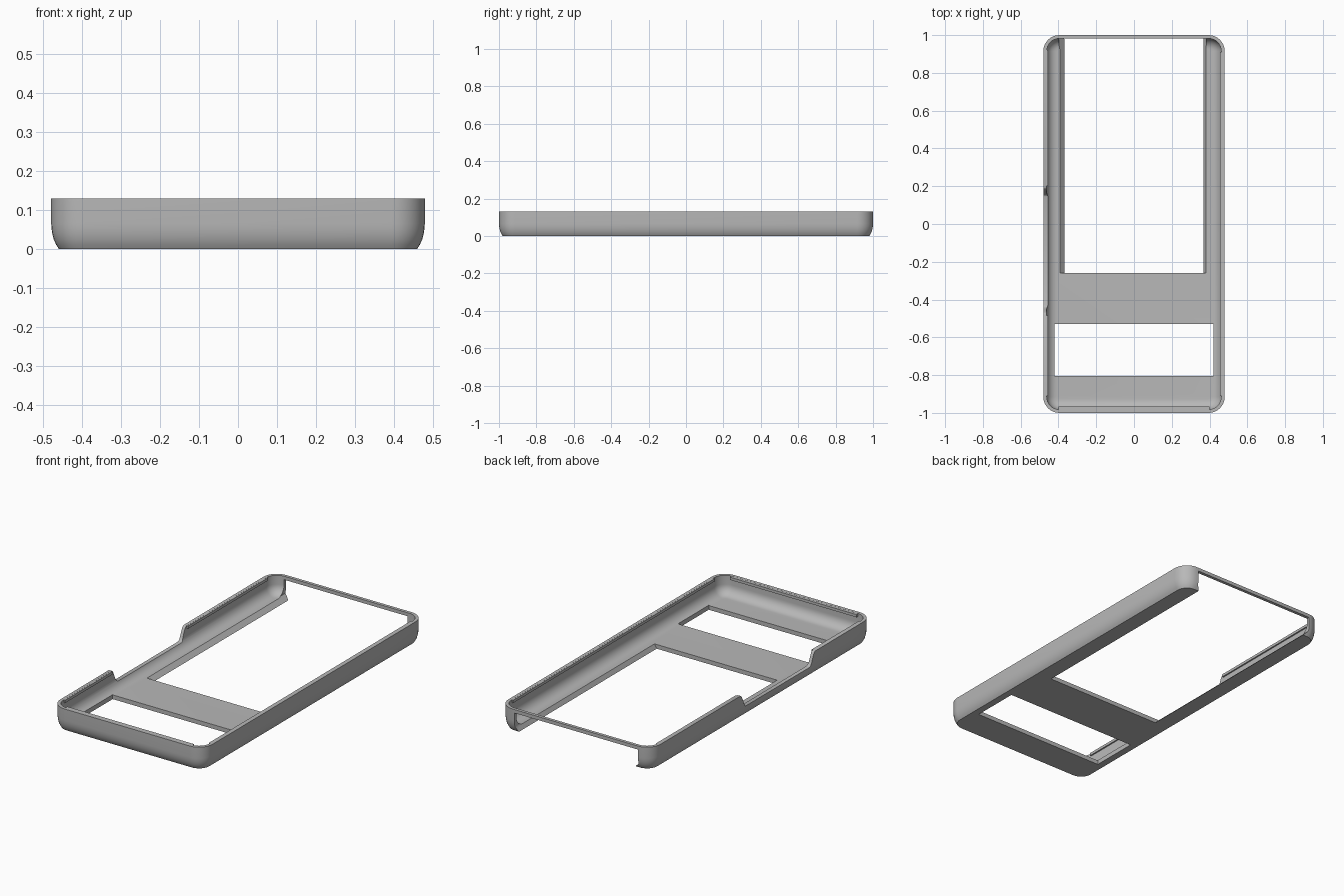
import bpy, bmesh
from math import pi, sin, cos

cube = bpy.data.objects.get("Cube")
if cube:
    bpy.data.objects.remove(cube)

W, L, H = 0.48, 1.0, 0.13      # half width, half length, height
WALL, FLOOR, FILLET = 0.018, 0.024, 0.055
CORNER, STEPS = 0.085, 8

grey = bpy.data.materials.new("plain grey")
grey.diffuse_color = (0.48, 0.48, 0.48, 1)
grey.use_nodes = True
grey.node_tree.nodes["Principled BSDF"].inputs["Base Color"].default_value = (0.48, 0.48, 0.48, 1)


def finish(name, bm):
    bmesh.ops.recalc_face_normals(bm, faces=bm.faces)
    mesh = bpy.data.meshes.new(name)
    bm.to_mesh(mesh)
    bm.free()
    mesh.materials.append(grey)
    ob = bpy.data.objects.new(name, mesh)
    bpy.context.collection.objects.link(ob)
    return ob


def box(name, lo, hi):
    bm = bmesh.new()
    bmesh.ops.create_cube(bm, size=1)
    for v in bm.verts:
        v.co = [(a + b) / 2 + c * (b - a) for a, b, c in zip(lo, hi, v.co)]
    return finish(name, bm)


def prism(name, outline, place, start, end):
    """Extrude a 2D outline; place(u, v, t) maps it to 3D."""
    bm = bmesh.new()
    a, b = ([bm.verts.new(place(u, v, t)) for u, v in outline] for t in (start, end))
    n = len(outline)
    bm.faces.new(a)
    bm.faces.new(b)
    for i in range(n):
        j = (i + 1) % n
        bm.faces.new((a[i], a[j], b[j], b[i]))
    return finish(name, bm)


def ring(bm, inset, z):
    """Rounded rectangle, drawn in from the outer edge."""
    r = max(CORNER - inset, 0.02)
    cx, cy = W - inset - r, L - inset - r
    verts = []
    for q, (sx, sy) in enumerate(((1, 1), (-1, 1), (-1, -1), (1, -1))):
        for k in range(STEPS + 1):
            a = (q + k / STEPS) * pi / 2
            verts.append(bm.verts.new((sx * cx + r * cos(a), sy * cy + r * sin(a), z)))
    return verts


# Tray: outer curved side, flat rim, inner wall with a wide fillet
profile = [(0.020, 0), (0.013, 0.011), (0.007, 0.024), (0.003, 0.039),
           (0.001, 0.052), (0, 0.066), (0, H), (WALL, H)]
for k in range(9):
    a = k / 8 * pi / 2
    profile.append((WALL + FILLET * (1 - cos(a)), FLOOR + FILLET * (1 - sin(a))))
bm = bmesh.new()
rings = [ring(bm, *p) for p in profile]
n = len(rings[0])
for a, b in zip(rings, rings[1:]):
    for i in range(n):
        j = (i + 1) % n
        bm.faces.new((a[i], a[j], b[j], b[i]))
bm.faces.new(rings[0])
bm.faces.new(rings[-1])
case = finish("case_body", bm)

# Large opening with sloped sides, running out under the rear bar
BAR = 0.11
opening = [(-0.36, -0.02), (0.36, -0.02), (0.367, 0), (0.383, FLOOR + 0.004),
           (0.383, BAR), (-0.397, BAR), (-0.397, FLOOR + 0.004), (-0.369, 0)]
cutters = [
    prism("main_opening_cutter", opening, lambda u, v, t: (u, t, v), -0.26, 1.1),
    box("small_window_cutter", (-0.42, -0.805, -0.1), (0.42, -0.53, 0.1)),
]

# Side notch with S-curved ends
LOW, SPAN = 0.055, 0.05
half = []
for k in range(11):
    t = k / 10
    half.append((t * SPAN, LOW + (H - LOW) * (1 - cos(pi * t)) / 2))
half.append((SPAN, H + 0.1))
notch = [(0.145 + u, z) for u, z in half] + [(-0.43 - u, z) for u, z in reversed(half)]
cutters.append(prism("side_notch_cutter", notch, lambda u, v, t: (t, u, v), -0.6, -0.42))

for cutter in cutters:
    cutter.hide_render = True
    mod = case.modifiers.new("cut", "BOOLEAN")
    mod.operation = "DIFFERENCE"
    mod.solver = "EXACT"
    mod.object = cutter
    bpy.context.view_layer.objects.active = case
    bpy.ops.object.modifier_apply(modifier=mod.name)
    bpy.data.objects.remove(cutter)

bpy.ops.object.select_all(action="DESELECT")
case.select_set(True)
bpy.context.view_layer.objects.active = case
bpy.ops.object.shade_smooth_by_angle(angle=pi / 6)

# Thin retaining lips inside the rim, stopping short of the corners
LIP = H - 0.016
INNER = W - WALL + 0.004
box("front_lip", (-0.40, -L + 0.014, LIP), (0.40, -0.967, H - 0.0005))
box("left_lip", (0.454, -0.91, LIP), (INNER, 0.91, H - 0.0005))
for name, y0, y1 in (("right_rear_lip", 0.2, 0.92), ("right_front_lip", -0.91, -0.485)):
    box(name, (-INNER, y0, LIP), (-0.454, y1, H - 0.0005))
